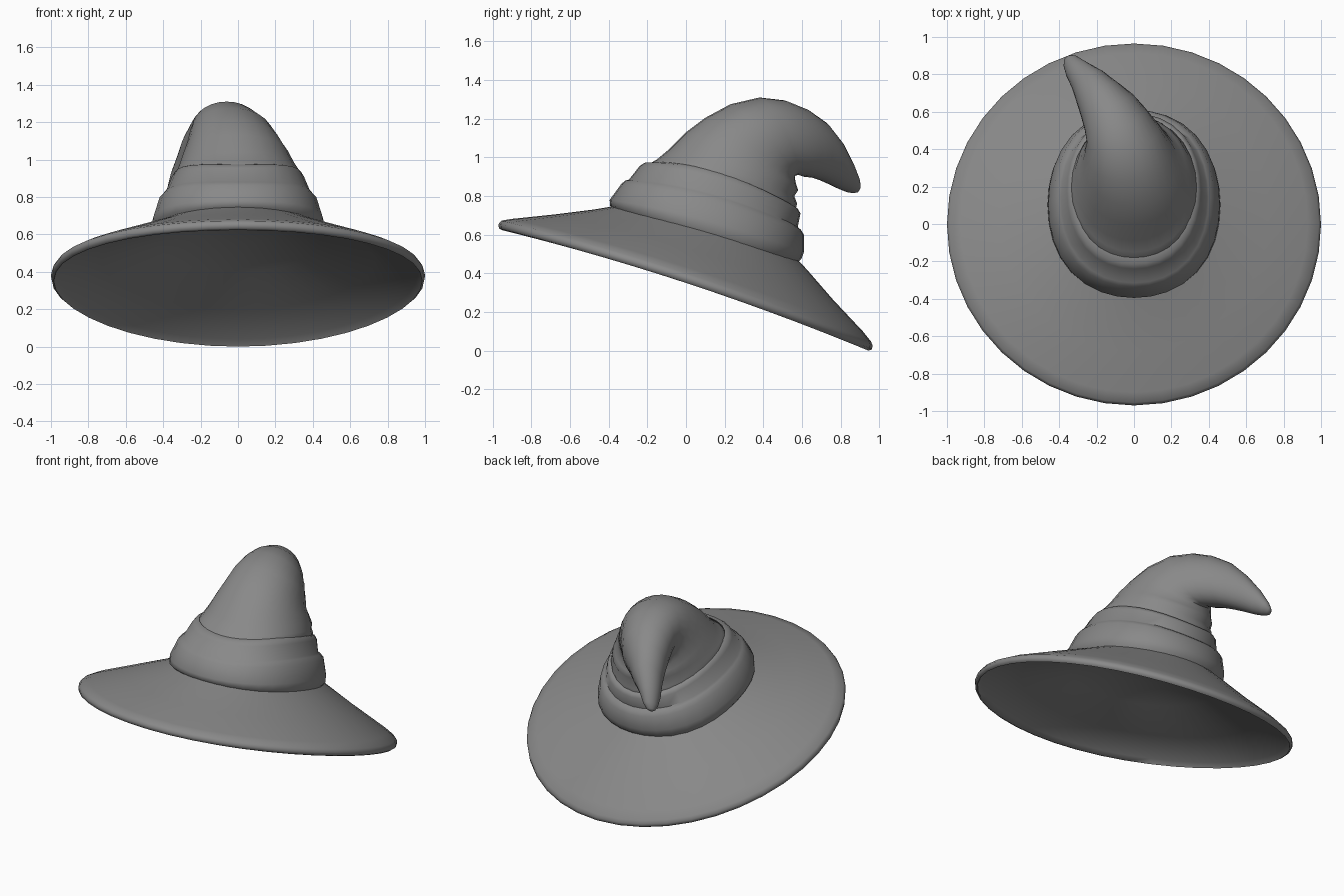
import bpy, bmesh, math
from mathutils import Vector

cube = bpy.data.objects.get("Cube")
if cube:
    bpy.data.objects.remove(cube, do_unlink=True)

felt = bpy.data.materials.new("grey felt")
felt.use_nodes = True
GREY = (0.25, 0.25, 0.25, 1)
felt.diffuse_color = GREY
felt.node_tree.nodes["Principled BSDF"].inputs["Base Color"].default_value = GREY


def ring_points(n, bulge, front, back, rx, cx=0, skew=0, lift=0):
    """Tilted ellipse through a front and a back (y, z) point, with half width rx."""
    f, b = Vector((cx, *front)), Vector((cx, *back))
    mid, half = (f + b) / 2, (b - f) / 2
    side = Vector((rx, rx * skew, 0))
    for i in range(n):
        a = math.tau * i / n
        grow = 1 + bulge * math.sin(2 * a) ** 2
        p = mid + (side * math.cos(a) + half * math.sin(a)) * grow
        p.z += lift * math.cos(a) ** 2
        yield p


def loft(name, rings, n, start=None, end=None, angle=45, bulge=0):
    """Skin the rings in order, closing an end with a fan where a point is given."""
    bm = bmesh.new()
    loops = [[bm.verts.new(p) for p in ring_points(n, bulge, *r)] for r in rings]
    for lo, hi in zip(loops, loops[1:]):
        for i in range(n):
            j = (i + 1) % n
            bm.faces.new((lo[i], lo[j], hi[j], hi[i]))
    for point, loop in ((start, loops[0]), (end, loops[-1])):
        if point:
            c = bm.verts.new(point)
            for i in range(n):
                bm.faces.new((loop[i], loop[(i + 1) % n], c))
    bmesh.ops.recalc_face_normals(bm, faces=bm.faces)
    mesh = bpy.data.meshes.new(name)
    bm.to_mesh(mesh)
    bm.free()
    mesh.materials.append(felt)
    obj = bpy.data.objects.new(name, mesh)
    bpy.context.collection.objects.link(obj)
    bpy.ops.object.select_all(action='DESELECT')
    obj.select_set(True)
    bpy.context.view_layer.objects.active = obj
    bpy.ops.object.shade_smooth_by_angle(angle=math.radians(angle))
    return obj


# Brim: domed underside, rounded lip, sloping top
loft("brim", [
    ((-0.17, 0.705), (0.32, 0.55), 0.22, 0, 0, 0.01),
    ((-0.38, 0.68), (0.53, 0.395), 0.43, 0, 0, 0.015),
    ((-0.68, 0.658), (0.74, 0.198), 0.73, 0, 0, 0.03),
    ((-0.925, 0.645), (0.925, 0.04), 0.96, 0, 0, 0.04),
    ((-0.95, 0.623), (0.945, 0.0), 0.985, 0, 0, 0.04),
    ((-0.968, 0.632), (0.962, 0.008), 0.997, 0, 0, 0.04),
    ((-0.97, 0.655), (0.965, 0.028), 1.0, 0, 0, 0.04),
    ((-0.955, 0.673), (0.957, 0.048), 0.988, 0, 0, 0.04),
    ((-0.90, 0.682), (0.915, 0.10), 0.93, 0, 0, 0.04),
    ((-0.68, 0.705), (0.76, 0.265), 0.72, 0, 0, 0.03),
    ((-0.48, 0.73), (0.63, 0.415), 0.53, 0, 0, 0.015),
    ((-0.36, 0.75), (0.56, 0.49), 0.42, 0, 0, 0.01),
], 40, start=(0, 0.08, 0.645), angle=70)

# Band: stepped tiers of folded cloth, bowed up at the sides
loft("band", [
    ((-0.36, 0.715), (0.57, 0.45), 0.44, 0, 0, 0.01),
    ((-0.392, 0.75), (0.597, 0.475), 0.462, 0, 0, 0.015),
    ((-0.395, 0.78), (0.61, 0.51), 0.457, 0, 0, 0.03),
    ((-0.335, 0.862), (0.61, 0.60), 0.425, 0, 0, 0.045),
    ((-0.315, 0.88), (0.595, 0.625), 0.4, 0, 0, 0.05),
    ((-0.295, 0.885), (0.578, 0.64), 0.39, 0, 0, 0.05),
    ((-0.24, 0.955), (0.592, 0.71), 0.358, 0, 0, 0.055),
    ((-0.215, 0.972), (0.578, 0.735), 0.342, 0, 0, 0.06),
    ((-0.18, 0.974), (0.55, 0.745), 0.322, 0, 0, 0.06),
], 32, bulge=0.03)

# Crown: tapering cone that bends back and droops towards its right
loft("crown", [
    ((-0.21, 0.93), (0.56, 0.71), 0.34, 0, 0, 0.05),
    ((-0.185, 0.97), (0.575, 0.76), 0.335, 0, 0, 0.05),
    ((-0.15, 0.99), (0.56, 0.80), 0.327, 0, 0, 0.04),
    ((-0.09, 1.04), (0.58, 0.83), 0.31, -0.005, 0, 0.03),
    ((0.0, 1.13), (0.57, 0.86), 0.285, -0.01, 0, 0.02),
    ((0.10, 1.205), (0.565, 0.885), 0.255, -0.02, 0, 0.02),
    ((0.23, 1.275), (0.565, 0.905), 0.227, -0.035, 0.08, 0.02),
    ((0.38, 1.31), (0.58, 0.91), 0.193, -0.06, 0.18, 0.02),
    ((0.51, 1.295), (0.61, 0.90), 0.165, -0.1, 0.3, 0.01),
    ((0.62, 1.25), (0.655, 0.895), 0.14, -0.145, 0.4),
    ((0.72, 1.18), (0.70, 0.88), 0.11, -0.2, 0.45),
    ((0.80, 1.08), (0.745, 0.86), 0.083, -0.25, 0.5),
    ((0.86, 0.97), (0.79, 0.838), 0.057, -0.305, 0.5),
    ((0.895, 0.885), (0.835, 0.82), 0.038, -0.338, 0.5),
    ((0.9, 0.845), (0.865, 0.815), 0.022, -0.353, 0.5),
], 28, end=(-0.362, 0.89, 0.82), angle=60, bulge=0.01)
